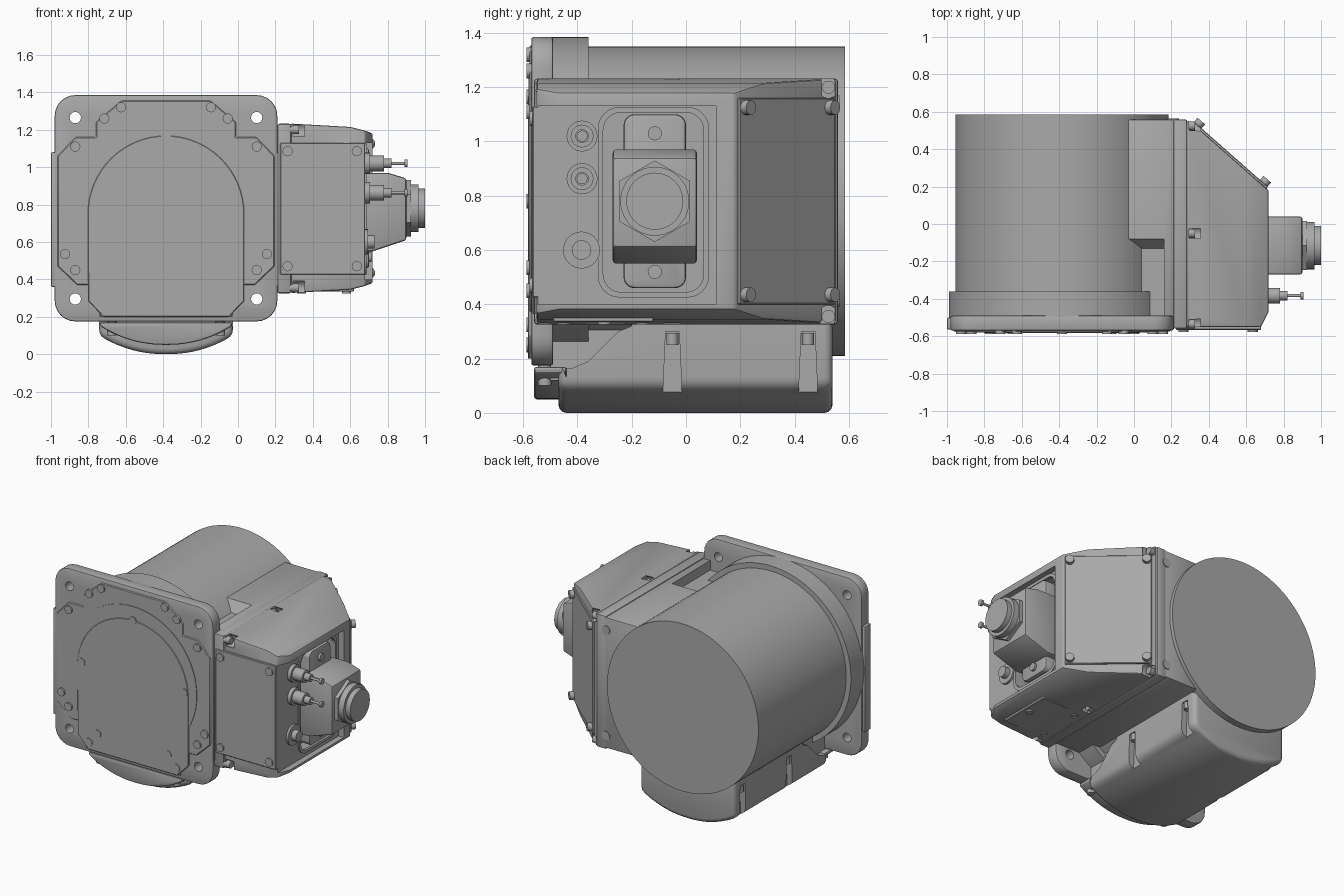
import bpy, bmesh, math
from mathutils import Vector

if "Cube" in bpy.data.objects:
    bpy.data.objects.remove(bpy.data.objects["Cube"], do_unlink=True)

grey = bpy.data.materials.new("cast grey")
grey.use_nodes = True
grey.diffuse_color = (0.4, 0.4, 0.4, 1)
grey.node_tree.nodes["Principled BSDF"].inputs["Base Color"].default_value = (0.4, 0.4, 0.4, 1)

CX, CZ = -0.385, 0.78      # axis of the drum
parts = []


def finish(name, bm, bevel=0, segments=2):
    bmesh.ops.recalc_face_normals(bm, faces=bm.faces)
    mesh = bpy.data.meshes.new(name)
    bm.to_mesh(mesh)
    bm.free()
    mesh.materials.append(grey)
    ob = bpy.data.objects.new(name, mesh)
    bpy.context.collection.objects.link(ob)
    parts.append(ob)
    if bevel:
        mod = ob.modifiers.new("bevel", 'BEVEL')
        mod.width, mod.segments = bevel, segments
        mod.limit_method, mod.angle_limit = 'ANGLE', math.radians(35)
        apply(ob, mod)
    return ob


def apply(ob, mod):
    bpy.context.view_layer.objects.active = ob
    bpy.ops.object.modifier_apply(modifier=mod.name)


def prism(name, pts, axis, a, b, bevel=0, segments=2):
    """Extrude a 2D outline along an axis from a to b."""
    place = {'x': lambda u, v: (a, u, v), 'y': lambda u, v: (u, a, v),
             'z': lambda u, v: (u, v, a)}[axis]
    bm = bmesh.new()
    face = bm.faces.new([bm.verts.new(place(u, v)) for u, v in pts])
    top = bmesh.ops.extrude_face_region(bm, geom=[face])['geom']
    step = Vector([b - a if axis == k else 0 for k in 'xyz'])
    bmesh.ops.translate(bm, vec=step, verts=[v for v in top if isinstance(v, bmesh.types.BMVert)])
    return finish(name, bm, bevel, segments)


def box(name, x, y, z, bevel=0, segments=2):
    return prism(name, [(x[0], y[0]), (x[1], y[0]), (x[1], y[1]), (x[0], y[1])],
                 'z', z[0], z[1], bevel, segments)


def rod(name, start, direction, r, length, sides=24, r2=None):
    """Cylinder from a start point along a direction."""
    bm = bmesh.new()
    bmesh.ops.create_cone(bm, cap_ends=True, segments=sides, radius1=r,
                          radius2=r if r2 is None else r2, depth=length)
    bmesh.ops.translate(bm, vec=(0, 0, length / 2), verts=bm.verts)
    ob = finish(name, bm)
    turn = Vector(direction).to_track_quat('Z', 'Y').to_matrix().to_4x4()
    turn.translation = Vector(start)
    ob.data.transform(turn)
    return ob


def rounded(u, v, r, n=6):
    """Rounded rectangle outline."""
    pts = []
    for k, (cu, cv) in enumerate([(u[1] - r, v[1] - r), (u[0] + r, v[1] - r),
                                  (u[0] + r, v[0] + r), (u[1] - r, v[0] + r)]):
        for i in range(n + 1):
            t = math.pi / 2 * (k + i / n)
            pts.append((cu + r * math.cos(t), cv + r * math.sin(t)))
    return pts


def cut(ob, cutter):
    mod = ob.modifiers.new("cut", 'BOOLEAN')
    mod.operation, mod.solver, mod.object = 'DIFFERENCE', 'EXACT', cutter
    apply(ob, mod)
    parts.remove(cutter)
    bpy.data.objects.remove(cutter, do_unlink=True)


# Drum, collar and rear mark
rod("drum", (CX, -0.5, CZ), (0, 1, 0), 0.57, 1.085, 96)
rod("drum_collar", (CX, -0.5, CZ), (0, 1, 0), 0.605, 0.14, 96)
rod("rear_plug", (-0.87, 0.58, 0.56), (0, 1, 0), 0.018, 0.005, 16)

# Mounting plate with four holed corners
plate = prism("mounting_plate", rounded((-0.98, 0.21), (0.175, 1.385), 0.11), 'y', -0.57, -0.49, 0.008)
for sx in (-1, 1):
    for sz in (-1, 1):
        cut(plate, rod("hole", (CX + sx * 0.485, -0.7, CZ + sz * 0.485), (0, 1, 0), 0.03, 0.4))
box("plate_side_band", (-1.0, 0.215), (-0.565, -0.5), (0.36, 1.08), 0.008)

# Front cover: stepped outline, mirrored about the axis
half = [(0.24, 1.355), (0.375, 1.24), (0.375, 1.16), (0.485, 1.16), (0.58, 1.06),
        (0.58, 0.47), (0.475, 0.37), (0.355, 0.37), (0.355, 0.2)]
outline = [(CX + u, v) for u, v in half] + [(CX - u, v) for u, v in reversed(half)]
prism("front_cover", outline, 'y', -0.576, -0.5, 0.005, 1)
rod("front_disc", (CX, -0.5, CZ), (0, -1, 0), 0.48, 0.08, 72)
arch = [(CX + 0.418 * math.cos(math.pi * i / 32), 0.75 + 0.418 * math.sin(math.pi * i / 32))
        for i in range(33)]
prism("arched_cover", arch + [(-0.8, 0.285), (-0.72, 0.2), (-0.05, 0.2), (0.033, 0.285)],
      'y', -0.583, -0.5, 0.003, 1)
for u, z in [(0, 1.165), (0.385, 0.78), (0.265, 0.325), (0.24, 1.32), (0.33, 1.26), (0.485, 1.11),
             (0.54, 0.535), (0.485, 0.45), (0.33, 0.25)]:
    for s in ((1, -1) if u else (1,)):
        rod("cover_bolt", (CX + s * u, -0.55, z), (0, -1, 0), 0.027, 0.037, 16)

# Sump with curved floor, front lip and bolt channels
def trough(base, width, top):
    arc = [(CX + width * i / 10, base + 0.1 * abs(i / 10) ** 2.2) for i in range(-10, 11)]
    return arc + [(CX + width, top), (CX - width, top)]


sump = prism("sump", trough(0, 0.357, 0.42), 'y', -0.47, 0.54, 0.03, 3)
cut(sump, prism("slope", [(-0.6, 0.165), (-0.42, 0.165), (-0.36, 0.19), (-0.25, 0.3), (-0.2, 0.32),
                          (-0.2, 0.5), (-0.6, 0.5)], 'x', -1, 0.3))
for y in (-0.05, 0.45):
    for s in (-1, 1):
        x = CX + s * 0.357
        cut(sump, prism("channel", [(y - 0.035, 0.07), (y + 0.035, 0.07), (y + 0.025, 0.3),
                                    (y - 0.025, 0.3)], 'x', x - 0.04, x + 0.04))
        rod("sump_bolt", (x - s * 0.02, y, 0.25), (0, 0, 1), 0.022, 0.045, 16)
prism("sump_lip", trough(0.05, 0.352, 0.17), 'y', -0.56, -0.44, 0.012)
box("sump_neck", (-0.7, -0.07), (-0.5, 0.5), (0.12, 0.42))
for s in (-1, 1):
    rod("lip_bolt", (CX + s * 0.29, -0.52, 0.1), (0, 0, 1), 0.025, 0.09, 16)

# Side housing between drum and lid
base = box("housing_base", (-0.05, 0.22), (-0.5, 0.56), (0.335, 1.225), 0.01)
cut(base, prism("scoop", [(-0.6, 1.16), (-0.13, 1.16), (-0.02, 1.3), (-0.6, 1.3)], 'x', -0.3, 0.16))
box("housing_flange", (0.21, 0.285), (-0.56, 0.56), (0.325, 1.232), 0.012)
for z in (0.42, 1.14):
    rod("housing_rear_screw", (0.21, 0.55, z), (0, 1, 0), 0.03, 0.015, 16)

# Tapered lid with chamfered back
bm = bmesh.new()
for x, y, h in [(0.28, -0.55, 0.453), (0.28, 0.55, 0.453), (0.3, 0.55, 0.451), (0.6, -0.55, 0.435),
                (0.6, 0.286, 0.435), (0.68, -0.55, 0.415), (0.72, -0.47, 0.4), (0.72, 0.18, 0.4)]:
    for s in (-1, 1):
        bm.verts.new((x, y, CZ + s * h))
bmesh.ops.convex_hull(bm, input=bm.verts)
bmesh.ops.dissolve_limit(bm, angle_limit=0.02, verts=bm.verts, edges=bm.edges)
lid = finish("housing_lid", bm, 0.012)
cut(lid, box("side_recess", (0.68, 0.8), (-0.7, 0.11), (0.4, 1.13)))
cut(lid, prism("connector_pocket", rounded((-0.31, 0.07), (0.44, 1.12), 0.07), 'x', 0.6, 0.75))
for y in (-0.535, -0.05, 0.525):
    for z in (0.355, 1.2):
        cut(lid, rod("notch", (0.295, y, z), (1, 0, 0), 0.04, 0.06, 20))
        rod("flange_screw", (0.27, y, z), (1, 0, 0), 0.024, 0.055, 16)

# Raised rim around the connector pocket
rim = prism("pocket_rim", rounded((-0.325, 0.085), (0.425, 1.127), 0.08), 'x', 0.67, 0.688)
cut(rim, prism("rim_opening", rounded((-0.305, 0.065), (0.445, 1.107), 0.065), 'x', 0.6, 0.75))

# Access panels with screws
box("front_panel", (0.225, 0.68), (-0.566, -0.54), (0.425, 1.13), 0.004, 1)
for x in (0.265, 0.635):
    for z in (0.47, 1.085):
        rod("front_panel_screw", (x, -0.55, z), (0, -1, 0), 0.027, 0.027, 16)
along = Vector((0.42, -0.37, 0)).normalized()
out = Vector((0.37, 0.42, 0)).normalized()
mid = Vector((0.51, 0.365, CZ))
corners = [mid + along * a + out * d for a, d in ((-0.265, -0.01), (0.265, -0.01), (0.265, 0.012), (-0.265, 0.012))]
prism("slanted_panel", [(c.x, c.y) for c in corners], 'z', 0.4, 1.16, 0.004, 1)
for a in (-0.235, 0.235):
    for z in (0.435, 1.125):
        p = mid + along * a
        rod("slanted_panel_screw", (p.x, p.y, z), out, 0.027, 0.04, 16)
box("bottom_panel", (0.3, 0.62), (-0.49, -0.12), (0.335, 0.38), 0.004, 1)
for x, y in ((0.34, -0.45), (0.34, -0.16), (0.58, -0.3)):
    rod("bottom_panel_screw", (x, y, 0.345), (0, 0, -1), 0.024, 0.02, 16)

# Large side connector
prism("connector_foot", rounded((-0.23, 0.0), (0.46, 1.1), 0.04), 'x', 0.58, 0.7, 0.01)
for z in (0.52, 1.03):
    rod("connector_screw", (0.69, -0.115, z), (1, 0, 0), 0.026, 0.025, 16)
prism("connector_body", [(0.6, 0.55), (0.72, 0.55), (0.9, 0.61), (0.9, 0.94), (0.8, 0.97), (0.6, 0.97)],
      'y', -0.27, 0.04, 0.012)
for name, x, r, length, sides in [("connector_nut", 0.895, 0.15, 0.03, 6), ("connector_collar", 0.92, 0.127, 0.045, 40),
                                  ("connector_cap", 0.96, 0.105, 0.04, 40)]:
    rod(name, (x, -0.115, CZ), (1, 0, 0), r, length, sides)

# Small plugs with key pins, and one plain gland
for z in (1.02, 0.863):
    for name, x, r, length in [("plug_base", 0.67, 0.057, 0.035), ("plug_barrel", 0.70, 0.042, 0.08),
                               ("plug_tip", 0.77, 0.025, 0.05), ("pin_shaft", 0.81, 0.008, 0.085),
                               ("pin_head", 0.89, 0.02, 0.016)]:
        rod(name, (x, -0.383, z), (1, 0, 0), r, length, 24)
rod("gland_base", (0.67, -0.385, 0.6), (1, 0, 0), 0.068, 0.025, 32)
rod("gland_cap", (0.69, -0.385, 0.6), (1, 0, 0), 0.036, 0.04, 24)

# Smooth curved sides, keep edges crisp
bpy.ops.object.select_all(action='DESELECT')
for ob in parts:
    ob.select_set(True)
bpy.context.view_layer.objects.active = parts[0]
bpy.ops.object.shade_smooth_by_angle(angle=math.radians(30))
